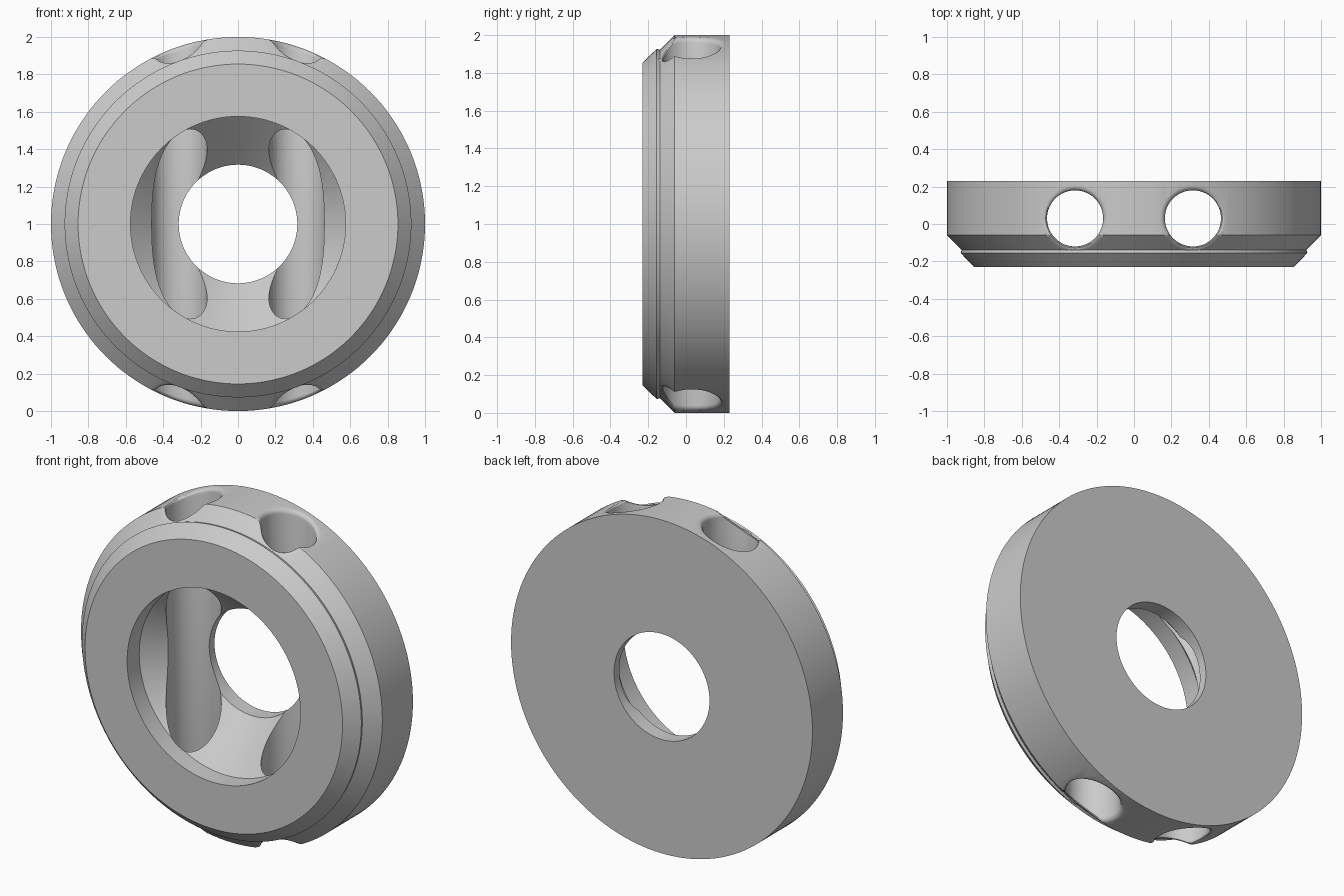
import bpy, bmesh
from math import sin, cos, pi, sqrt

if "Cube" in bpy.data.objects:
    bpy.data.objects.remove(bpy.data.objects["Cube"], do_unlink=True)

grey = bpy.data.materials.new("plain grey")
grey.use_nodes = True
grey.diffuse_color = (0.6, 0.6, 0.6, 1)
grey.node_tree.nodes["Principled BSDF"].inputs["Base Color"].default_value = (0.6, 0.6, 0.6, 1)


def skin_rings(name, rings, closed):
    """Join equal rings of points into a solid, looping back or capped at the ends."""
    bm = bmesh.new()
    loops = [[bm.verts.new(p) for p in ring] for ring in rings]
    pairs = list(zip(loops, loops[1:]))
    if closed:
        pairs.append((loops[-1], loops[0]))
    else:
        bm.faces.new(loops[0])
        bm.faces.new(loops[-1])
    for a, b in pairs:
        for i in range(len(a)):
            j = (i + 1) % len(a)
            bm.faces.new((a[i], a[j], b[j], b[i]))
    bmesh.ops.recalc_face_normals(bm, faces=bm.faces)
    mesh = bpy.data.meshes.new(name)
    bm.to_mesh(mesh)
    bm.free()
    mesh.materials.append(grey)
    obj = bpy.data.objects.new(name, mesh)
    bpy.context.collection.objects.link(obj)
    return obj


# Ring body: (radius, y) profile turned about the y axis
profile = [(0.855, -0.23), (0.927, -0.155), (0.922, -0.138), (1.0, -0.06), (1.0, 0.23),
           (0.317, 0.23), (0.317, 0.14), (0.575, -0.115), (0.575, -0.23)]
SEG = 144
turn = [2 * pi * i / SEG for i in range(SEG)]
body = skin_rings("ring_body", [[(r * cos(a), y, 1 + r * sin(a)) for a in turn]
                                for r, y in profile], True)

# Cross holes: two vertical bores with rounded mouths that follow the rim
HOLE_X, HOLE_Y, HOLE_R, FILLET = 0.315, 0.03, 0.15, 0.025


def rim_height(x, y):
    radius = max(0.922, min(1.0, 1.06 + y))
    return sqrt(radius ** 2 - x ** 2)


def mouth_ring(side, radius, drop, end):
    ring = []
    for i in range(64):
        a = 2 * pi * i / 64
        x, y = HOLE_X + radius * cos(a), HOLE_Y + radius * sin(a)
        ring.append((side * x, y, 1 + end * (rim_height(x, y) - drop)))
    return ring


steps = [(HOLE_R + FILLET * (1 - cos(t * pi / 8)), FILLET * (1 - sin(t * pi / 8)))
         for t in range(5)]
steps.append((HOLE_R + FILLET, -0.15))

for side, label in ((1, "left"), (-1, "right")):
    rings = [mouth_ring(side, r, d, -1) for r, d in reversed(steps)]
    rings += [mouth_ring(side, r, d, 1) for r, d in steps]
    cutter = skin_rings(label + "_hole_cutter", rings, False)
    cutter.hide_render = True
    mod = body.modifiers.new(label + "_hole", "BOOLEAN")
    mod.operation = "DIFFERENCE"
    mod.solver = "EXACT"
    mod.object = cutter
    bpy.context.view_layer.objects.active = body
    bpy.ops.object.modifier_apply(modifier=mod.name)
    bpy.data.objects.remove(cutter, do_unlink=True)

# Smooth curved walls, crisp edges
bpy.ops.object.select_all(action="DESELECT")
body.select_set(True)
bpy.context.view_layer.objects.active = body
bpy.ops.object.shade_smooth_by_angle(angle=pi / 7)
